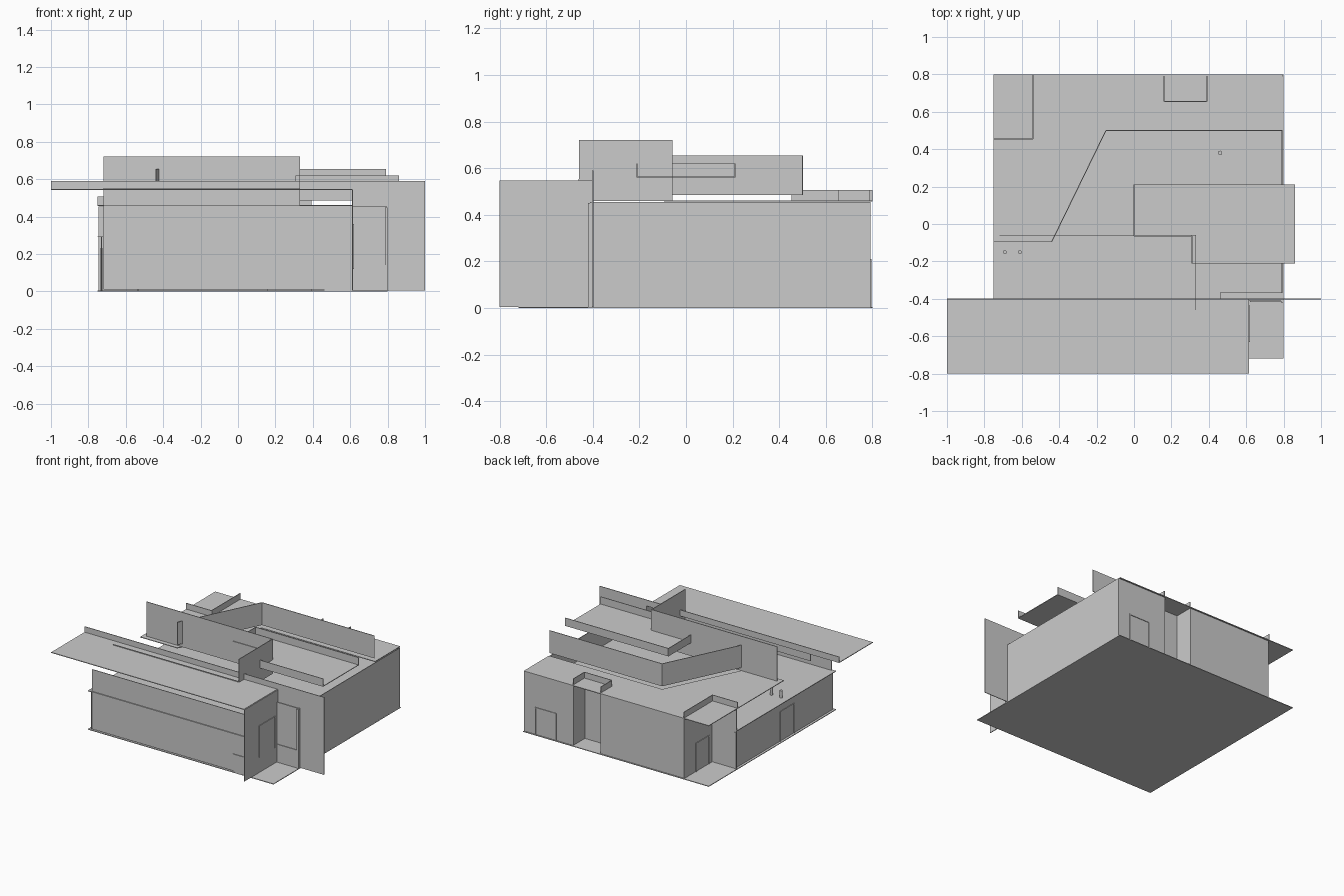
import bpy, bmesh, math
from mathutils import Vector

if "Cube" in bpy.data.objects:
    bpy.data.objects.remove(bpy.data.objects["Cube"])

T = 0.005  # wall thickness


def finish(name, bm):
    bmesh.ops.recalc_face_normals(bm, faces=bm.faces)
    me = bpy.data.meshes.new(name)
    bm.to_mesh(me)
    bm.free()
    ob = bpy.data.objects.new(name, me)
    bpy.context.collection.objects.link(ob)
    return ob


def slab(name, pts, z, t=T):
    """Flat sheet from an outline, top at z."""
    bm = bmesh.new()
    f = bm.faces.new([bm.verts.new((x, y, z - t)) for x, y in pts])
    r = bmesh.ops.extrude_face_region(bm, geom=[f])
    for v in r["geom"]:
        if isinstance(v, bmesh.types.BMVert):
            v.co.z += t
    return finish(name, bm)


def rect(x0, y0, x1, y1):
    return [(x0, y0), (x1, y0), (x1, y1), (x0, y1)]


def wall(name, path, z0, z1, t=T):
    """Thin upright wall following a plan path."""
    bm = bmesh.new()
    for a, b in zip(path, path[1:]):
        a, b = Vector(a), Vector(b)
        d = (b - a).normalized()
        n = Vector((-d.y, d.x)) * t / 2
        ring = [a + n, a - n, b - n, b + n]
        lo = [bm.verts.new((p.x, p.y, z0)) for p in ring]
        hi = [bm.verts.new((p.x, p.y, z1)) for p in ring]
        bm.faces.new(lo)
        bm.faces.new(hi)
        for i in range(4):
            j = (i + 1) % 4
            bm.faces.new((lo[i], lo[j], hi[j], hi[i]))
    return finish(name, bm)


def door(name, a, b, z0, z1):
    """Three-sided raised frame between plan points a and b."""
    a, b = Vector(a), Vector(b)
    d = (b - a).normalized() * 0.008
    wall(name + "_jamb_a", [a, a + d], z0, z1, 0.014)
    wall(name + "_jamb_b", [b - d, b], z0, z1, 0.014)
    wall(name + "_head", [a, b], z1 - 0.008, z1, 0.014)


def pipe(name, x, y, z0, z1, r):
    bm = bmesh.new()
    bmesh.ops.create_cone(bm, cap_ends=True, segments=12, radius1=r, radius2=r, depth=z1 - z0)
    ob = finish(name, bm)
    ob.location = (x, y, (z0 + z1) / 2)


# ground floor and the low ceiling inside the walls
slab("floor", rect(-0.75, -0.72, 0.80, 0.80), T)
slab("ceiling", [(-0.75, -0.72), (0.61, -0.72), (0.61, -0.41), (0.79, -0.41), (0.79, 0.79), (0.39, 0.79),
                 (0.39, 0.65), (0.16, 0.65), (0.16, 0.79), (-0.54, 0.79), (-0.54, 0.46), (-0.75, 0.46)], 0.295)

# outer walls, with back recess and corner porch
wall("right_and_back_wall", [(0.61, -0.41), (0.797, -0.41), (0.797, 0.79), (0.39, 0.79), (0.39, 0.65), (0.16, 0.65),
                             (0.16, 0.79), (-0.54, 0.79), (-0.54, 0.46), (-0.745, 0.46)], 0, 0.455)
wall("left_wall", [(-0.73, 0.46), (-0.73, -0.71)], 0, 0.295)
wall("front_wall", [(-0.72, -0.71), (0.61, -0.71)], 0.01, 0.46)
wall("side_wall", [(0.613, -0.80), (0.613, -0.40)], 0.005, 0.545)
wall("screen_wall", [(0.61, -0.40), (1.0, -0.40)], 0.005, 0.59)

# rear roof behind the clerestory, with porch curbs
slab("rear_roof", [(-0.75, 0.80), (-0.75, -0.095), (-0.44, -0.095), (-0.15, 0.5), (0.795, 0.5), (0.795, 0.80)], 0.462)
wall("porch_curb", [(-0.75, 0.455), (-0.54, 0.455), (-0.54, 0.80)], 0.46, 0.507)
wall("recess_curb", [(0.39, 0.79), (0.39, 0.655), (0.16, 0.655), (0.16, 0.79)], 0.46, 0.507)

# clerestory walls
wall("rear_clerestory", [(0.79, 0.5), (-0.15, 0.5), (-0.44, -0.095)], 0.485, 0.655)
wall("tall_clerestory", [(-0.72, -0.06), (0.33, -0.06), (0.33, -0.46)], 0.46, 0.722)
wall("front_clerestory", [(-0.72, -0.46), (0.33, -0.46)], 0.46, 0.553)

# front roof and its fascia
slab("front_roof", rect(-1.0, -0.80, 0.61, -0.40), 0.548)
wall("front_roof_fascia", [(-1.0, -0.40), (0.61, -0.40)], 0.548, 0.59)

# side canopy, open at its right end
canopy = [(0.86, 0.21), (0, 0.21), (0, -0.065), (0.31, -0.065), (0.31, -0.21), (0.86, -0.21)]
slab("canopy", canopy, 0.565)
wall("canopy_fascia", canopy, 0.56, 0.62)

# low ledge beside the right wall and low panels by the entrance
slab("ledge", rect(0.46, -0.41, 0.80, -0.365), 0.45)
wall("entrance_panel", [(0.62, -0.415), (0.79, -0.415)], 0, 0.14)
wall("front_panel", [(0.46, -0.717), (0.61, -0.717)], 0, 0.14)
wall("corner_post", [(0.785, -0.415), (0.80, -0.415)], 0, 0.45, 0.012)
wall("porch_post", [(-0.745, 0.46), (-0.73, 0.46)], 0, 0.28, 0.014)

# door frames
door("entrance_door", (0.613, -0.63), (0.613, -0.435), 0.12, 0.36)
door("back_door", (0.705, 0.79), (0.527, 0.79), 0, 0.21)
door("porch_door", (-0.54, 0.66), (-0.54, 0.50), 0, 0.22)
door("left_door", (-0.73, -0.075), (-0.73, -0.245), 0, 0.23)

# small pipes on the ceiling
for i, (x, y, r) in enumerate([(0.46, 0.38, 0.012), (-0.61, -0.15, 0.01), (-0.69, -0.15, 0.01)]):
    pipe(f"vent_pipe_{i}", x, y, 0.295, 0.35, r)
